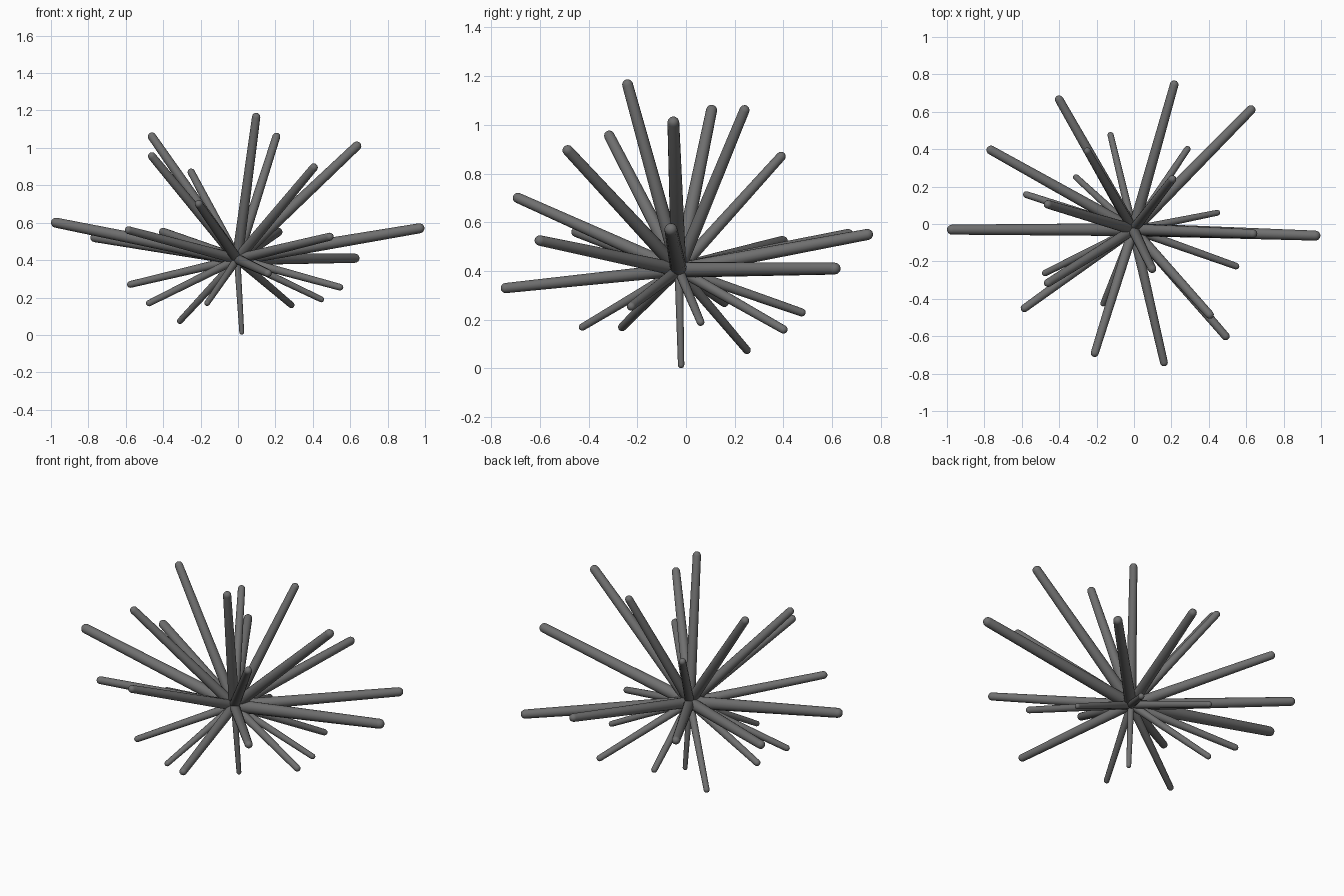
import bpy, bmesh, math
from mathutils import Vector

if "Cube" in bpy.data.objects:
    bpy.data.objects.remove(bpy.data.objects["Cube"])

CENTRE = Vector((-0.004, -0.03, 0.405))
SIDES = 16

grey = bpy.data.materials.new("dark_grey")
grey.diffuse_color = (0.16, 0.16, 0.16, 1)
grey.use_nodes = True
grey.node_tree.nodes["Principled BSDF"].inputs["Base Color"].default_value = grey.diffuse_color

# Centres of the rounded spine tips
TIPS = [
    # long spines close to level
    (-0.973, -0.03, 0.60), (0.97, -0.062, 0.57), (-0.765, 0.395, 0.52),
    (-0.40, 0.665, 0.55), (0.215, 0.745, 0.55), (0.625, 0.61, 0.41),
    (0.49, -0.60, 0.525), (0.16, -0.74, 0.33), (-0.21, -0.69, 0.70),
    (-0.585, -0.45, 0.56),
    # upper spines
    (-0.46, 0.105, 1.06), (-0.25, 0.39, 0.87), (0.205, 0.24, 1.06),
    (0.635, -0.052, 1.01), (0.405, -0.485, 0.895), (0.097, -0.24, 1.165),
    (-0.46, -0.315, 0.955),
    # short lower spines
    (-0.575, 0.157, 0.27), (-0.31, 0.25, 0.075), (-0.125, 0.475, 0.23),
    (0.285, 0.40, 0.16), (0.445, 0.06, 0.19), (0.545, -0.225, 0.255),
    (-0.165, -0.425, 0.17), (-0.475, -0.262, 0.17), (0.02, -0.02, 0.014),
]


def finish(bm, name):
    bmesh.ops.recalc_face_normals(bm, faces=bm.faces)
    for f in bm.faces:
        f.smooth = True
    mesh = bpy.data.meshes.new(name)
    bm.to_mesh(mesh)
    bm.free()
    mesh.materials.append(grey)
    obj = bpy.data.objects.new(name, mesh)
    bpy.context.collection.objects.link(obj)
    return obj


def spine(name, tip):
    """Tapered rod with a rounded cap at each end."""
    axis = Vector(tip) - CENTRE
    length = axis.length
    r0, r1 = 0.006 + 0.029 * length, 0.004 + 0.023 * length
    arc = [math.radians(a) for a in (0, 22, 45, 67)]
    profile = [(r0 * math.cos(a), -r0 * math.sin(a)) for a in reversed(arc)]
    profile += [(r1 * math.cos(a), length + r1 * math.sin(a)) for a in arc]
    bm = bmesh.new()
    rings = [[bm.verts.new((r * math.cos(i * math.tau / SIDES),
                            r * math.sin(i * math.tau / SIDES), z))
              for i in range(SIDES)] for r, z in profile]
    for a, b in zip(rings, rings[1:]):
        for i in range(SIDES):
            j = (i + 1) % SIDES
            bm.faces.new((a[i], a[j], b[j], b[i]))
    for ring, z in ((rings[0], -r0), (rings[-1], length + r1)):
        pole = bm.verts.new((0, 0, z))
        for i in range(SIDES):
            bm.faces.new((ring[i], ring[(i + 1) % SIDES], pole))
    obj = finish(bm, name)
    obj.rotation_mode = 'QUATERNION'
    obj.rotation_quaternion = axis.to_track_quat('Z', 'Y')
    obj.location = CENTRE


# Spines radiating from the centre
for n, tip in enumerate(TIPS, 1):
    spine(f"spine_{n:02d}", tip)

# Small core where the spines meet
bm = bmesh.new()
bmesh.ops.create_uvsphere(bm, u_segments=16, v_segments=8, radius=0.035)
finish(bm, "core").location = CENTRE
